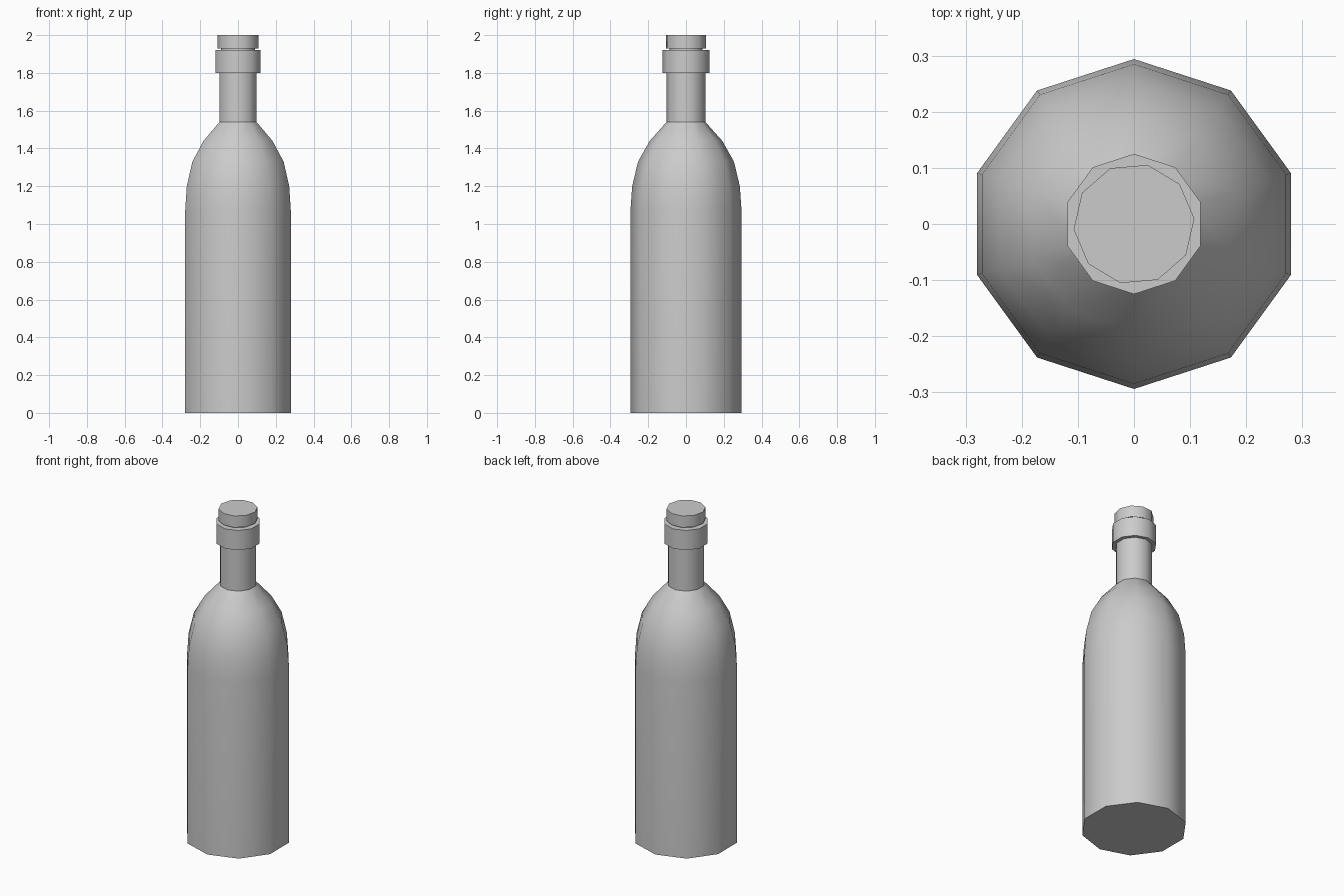
import bpy, bmesh, math

if "Cube" in bpy.data.objects:
    bpy.data.objects.remove(bpy.data.objects["Cube"])

SIDES = 10


def lathe(name, profile, turn):
    """Revolve a (radius, z) profile into a closed ten-sided solid."""
    bm = bmesh.new()
    rings = []
    for r, z in profile:
        ring = []
        for i in range(SIDES):
            a = math.radians(turn) + i * math.tau / SIDES
            ring.append(bm.verts.new((r * math.cos(a), r * math.sin(a), z)))
        rings.append(ring)
    for low, high in zip(rings, rings[1:]):
        for i in range(SIDES):
            j = (i + 1) % SIDES
            bm.faces.new((low[i], low[j], high[j], high[i]))
    bm.faces.new(rings[0][::-1])
    bm.faces.new(rings[-1])
    mesh = bpy.data.meshes.new(name)
    bm.to_mesh(mesh)
    bm.free()
    obj = bpy.data.objects.new(name, mesh)
    bpy.context.collection.objects.link(obj)
    bpy.ops.object.select_all(action='DESELECT')
    obj.select_set(True)
    bpy.context.view_layer.objects.active = obj
    bpy.ops.object.shade_smooth_by_angle(angle=math.radians(38))
    return obj


# Bottle: straight body, rounded shoulder, neck and lip collar
lathe("bottle", [
    (0.294, 0.0), (0.294, 1.07), (0.285, 1.20), (0.254, 1.33), (0.192, 1.44),
    (0.103, 1.54), (0.103, 1.80), (0.125, 1.80), (0.125, 1.92), (0.09, 1.92),
], 90)

# Stopper: narrow stem under a slightly twisted cap
lathe("stopper", [
    (0.09, 1.90), (0.09, 1.93), (0.108, 1.93), (0.108, 2.0),
], 5)
